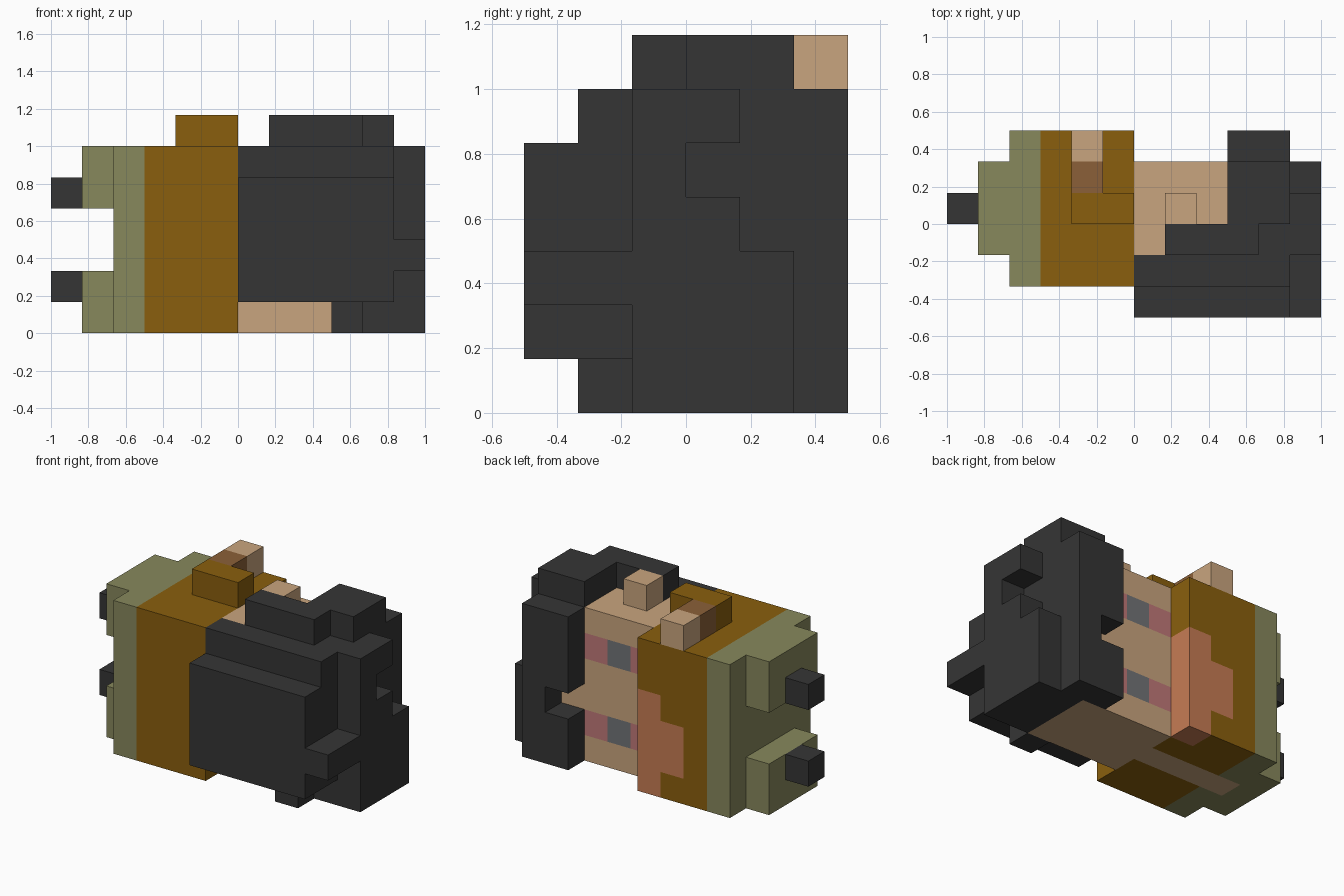
import bpy
import bmesh
from mathutils import Vector
from itertools import product

cube = bpy.data.objects.get("Cube")
if cube:
    bpy.data.objects.remove(cube, do_unlink=True)

U = 1 / 6  # size of one block


def material(name, rgb):
    linear = [((c / 255 + 0.055) / 1.055) ** 2.4 for c in rgb]
    m = bpy.data.materials.new(name)
    m.use_nodes = True
    m.diffuse_color = (*linear, 1)
    bsdf = m.node_tree.nodes["Principled BSDF"]
    bsdf.inputs["Base Color"].default_value = (*linear, 1)
    bsdf.inputs["Roughness"].default_value = 0.9
    return m


black = material("charcoal", (53, 53, 53))
skin = material("tan skin", (201, 165, 126))
brown = material("brown cloth", (138, 95, 13))
cuff_brown = material("cuff brown", (139, 96, 56))
salmon = material("salmon", (198, 124, 84))
green = material("olive cloth", (135, 136, 92))
pink = material("pink", (192, 121, 121))
grey = material("grey", (114, 116, 119))


def box(x0, x1, y0, y1, z0, z1):
    return set(product(range(x0, x1), range(y0, y1), range(z0, z1)))


def part(name, mat, cells, paint=()):
    """Skin a set of blocks; paint holds (material, cells, face direction or None)."""
    mats = [mat]
    bm = bmesh.new()
    verts = {}

    def vert(p):
        key = tuple(p)
        if key not in verts:
            verts[key] = bm.verts.new([c * U for c in p])
        return verts[key]

    for cell in sorted(cells):
        for axis, side in product(range(3), (0, 1)):
            normal = [0, 0, 0]
            normal[axis] = 2 * side - 1
            if tuple(a + b for a, b in zip(cell, normal)) in cells:
                continue
            corners = []
            for a, b in ((0, 0), (1, 0), (1, 1), (0, 1)):
                p = list(cell)
                p[axis] += side
                p[(axis + 1) % 3] += a
                p[(axis + 2) % 3] += b
                corners.append(vert(p))
            face = bm.faces.new(corners if side else corners[::-1])
            for paint_mat, area, direction in paint:
                if cell in area and direction in (None, tuple(normal)):
                    if paint_mat not in mats:
                        mats.append(paint_mat)
                    face.material_index = mats.index(paint_mat)
    # Merge flat areas of one colour
    bmesh.ops.dissolve_limit(bm, angle_limit=0.01, verts=bm.verts[:],
                             edges=bm.edges[:], delimit={'MATERIAL'})
    mesh = bpy.data.meshes.new(name)
    bm.to_mesh(mesh)
    bm.free()
    for m in mats:
        mesh.materials.append(m)
    obj = bpy.data.objects.new(name, mesh)
    bpy.context.collection.objects.link(obj)
    return obj


BACK, DOWN = (0, 1, 0), (0, 0, -1)

# Head with two painted eyes
eyes = []
for z in (1, 4):
    eyes += [(pink, box(0, 3, 1, 2, z, z + 1), BACK),
             (grey, box(1, 2, 1, 2, z, z + 1), BACK)]
part("head", skin, box(0, 4, -1, 2, 0, 6), eyes)
part("ear", skin, box(1, 2, 0, 1, 6, 7))

# Hair: shell around the head, stray tufts, and notches
hair = box(0, 5, -3, -2, 1, 5) | box(0, 5, -2, -1, 1, 6)
hair |= box(4, 5, -1, 2, 0, 6) | box(3, 5, 2, 3, 0, 6)
hair |= box(5, 6, -1, 2, 0, 3) | box(5, 6, -1, 1, 3, 6)
hair |= box(5, 6, -3, -1, 2, 3) | box(3, 4, -2, -1, 0, 1)
hair |= box(1, 4, -1, 0, 6, 7) | box(3, 5, 0, 2, 6, 7)
hair -= box(5, 6, 0, 1, 4, 5) | box(3, 4, 2, 3, 2, 3)
part("hair", black, hair)

# Torso with open collar and the lower arm painted underneath
collar = box(-1, 0, 2, 3, 0, 4) | box(-2, -1, 2, 3, 1, 3)
lower_arm = (skin, box(-4, 0, 0, 1, 0, 1), DOWN)
part("torso", brown, box(-3, 0, -2, 3, 0, 6), [(salmon, collar, None), lower_arm])

# Hips and legs
part("trousers", green,
     box(-4, -3, -2, 3, 0, 6) | box(-5, -4, -1, 2, 0, 2) | box(-5, -4, -1, 2, 4, 6),
     [lower_arm])
for name, z in (("lower_foot", 1), ("upper_foot", 4)):
    part(name, black, box(-6, -5, 0, 1, z, z + 1))

# Upper arm: sleeve, cuff and hand
part("sleeve", brown, box(-2, 0, 0, 1, 6, 7))
part("cuff", cuff_brown, box(-2, -1, 1, 2, 6, 7))
part("hand", skin, box(-2, -1, 2, 3, 6, 7))
